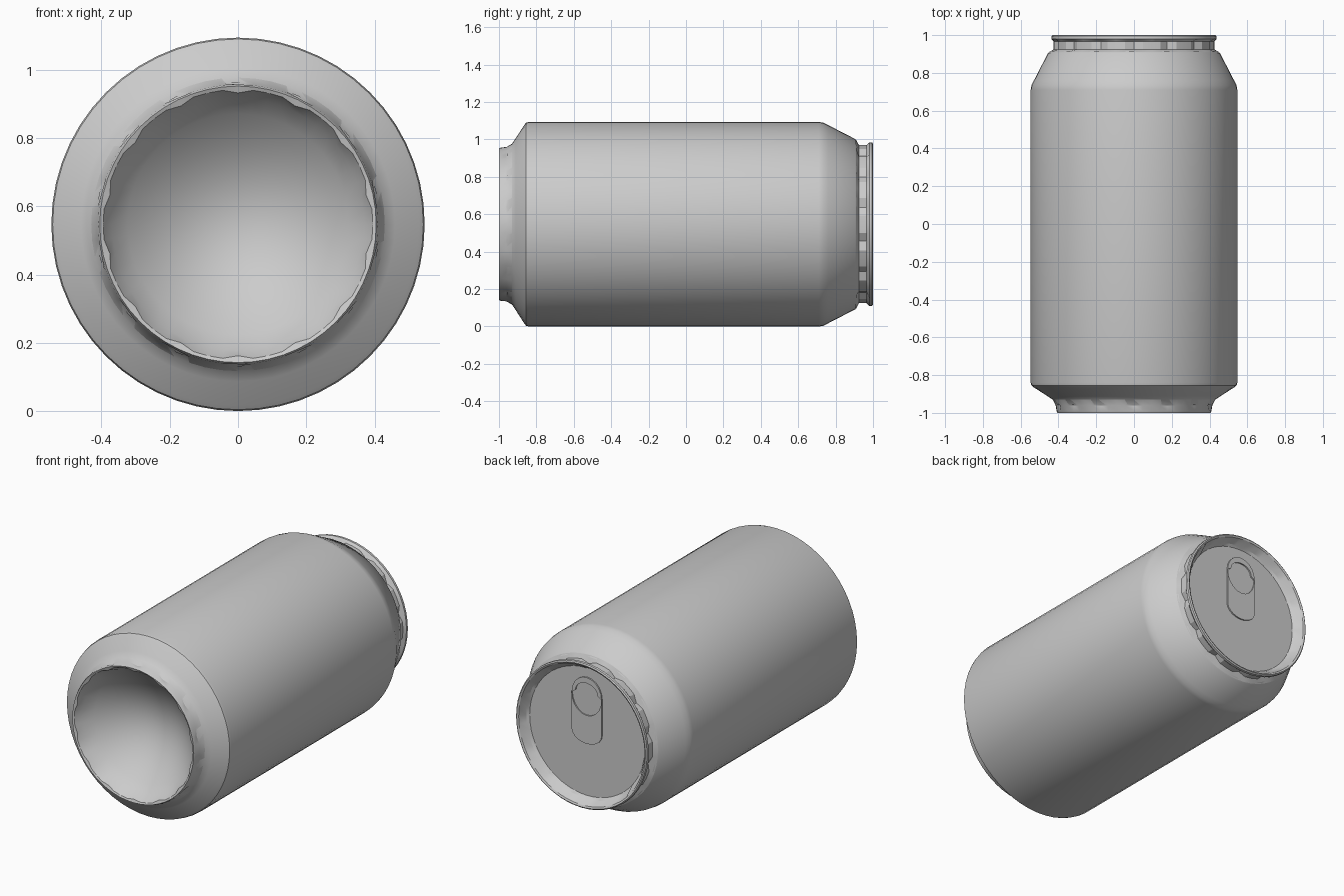
import bpy, bmesh, math
from mathutils import Vector

cube = bpy.data.objects.get("Cube")
if cube:
    bpy.data.objects.remove(cube, do_unlink=True)

SEGMENTS = 56
RADIUS = 0.547   # body radius, also the height of the axis


def make_material(name, grey):
    mat = bpy.data.materials.new(name)
    mat.use_nodes = True
    colour = (grey, grey, grey, 1)
    mat.diffuse_color = colour
    mat.node_tree.nodes["Principled BSDF"].inputs["Base Color"].default_value = colour
    return mat


metal = make_material("brushed aluminium", 0.6)


def finish(name, bm, angle=30):
    bmesh.ops.recalc_face_normals(bm, faces=bm.faces)
    mesh = bpy.data.meshes.new(name)
    bm.to_mesh(mesh)
    bm.free()
    obj = bpy.data.objects.new(name, mesh)
    bpy.context.collection.objects.link(obj)
    mesh.materials.append(metal)
    bpy.ops.object.select_all(action="DESELECT")
    obj.select_set(True)
    bpy.context.view_layer.objects.active = obj
    bpy.ops.object.shade_smooth_by_angle(angle=math.radians(angle))
    return obj


def revolve(name, profile, angle=30):
    """Spin (radius, y, ripple) rows about the can's axis; ripple dents the ring."""
    bm = bmesh.new()
    rings = []
    for radius, y, ripple in profile:
        if radius == 0:
            rings.append([bm.verts.new((0, y, RADIUS))] * SEGMENTS)
            continue
        ring = []
        for i in range(SEGMENTS):
            a = math.tau * i / SEGMENTS
            r = radius - (ripple if i % 4 == 0 else 0)
            ring.append(bm.verts.new((r * math.sin(a), y, RADIUS + r * math.cos(a))))
        rings.append(ring)
    for low, high in zip(rings, rings[1:]):
        for i in range(SEGMENTS):
            j = (i + 1) % SEGMENTS
            corners = dict.fromkeys((low[i], low[j], high[j], high[i]))
            bm.faces.new(list(corners))
    return finish(name, bm, angle)


# Body wall with the tapered shoulders
revolve("can_body", [
    (0.415, -0.955, 0), (0.43, -0.93, 0), (0.46, -0.91, 0), (0.53, -0.865, 0),
    (0.543, -0.855, 0), (RADIUS, -0.84, 0), (RADIUS, 0.71, 0), (0.543, 0.735, 0),
    (0.53, 0.76, 0), (0.455, 0.905, 0), (0.44, 0.915, 0)])

# Standing foot and hollow dome at the front end
DOME_DEPTH = 0.2
dome = []
for k in range(9):
    t = 1 - k / 8
    dome.append((0.37 * t, -0.95 + DOME_DEPTH * (1 - t * t), 0))
revolve("base_dome", [
    (0.43, -0.93, 0), (0.415, -0.96, 0.01), (0.41, -0.99, 0),
    (0.405, -1.0, 0), (0.395, -0.995, 0.01)] + dome)

# Crimped rim and recessed lid at the back end
revolve("rim_and_lid", [
    (0.45, 0.91, 0), (0.425, 0.925, 0.02), (0.425, 0.965, 0.02), (0.438, 0.98, 0),
    (0.437, 0.995, 0), (0.43, 1.0, 0), (0.42, 0.995, 0), (0.40, 0.95, 0.012),
    (0.385, 0.94, 0), (0, 0.94, 0)], angle=25)


def plate(name, outline, y, thickness):
    """Extrude an (x, height above the axis) outline along the axis."""
    bm = bmesh.new()
    face = bm.faces.new([bm.verts.new((x, y, RADIUS + h)) for x, h in outline])
    out = bmesh.ops.extrude_face_region(bm, geom=[face])
    verts = [v for v in out["geom"] if isinstance(v, bmesh.types.BMVert)]
    bmesh.ops.translate(bm, verts=verts, vec=Vector((0, thickness, 0)))
    return finish(name, bm)


def arc(radius_x, radius_h, height, start, end, steps=10):
    angles = [math.radians(start + (end - start) * k / steps) for k in range(steps + 1)]
    return [(radius_x * math.cos(a), height + radius_h * math.sin(a)) for a in angles]


# Pull tab: cupped tongue, with a finger ring above it
plate("tab_tongue", arc(0.1, 0.07, 0.0, 180, 360) + arc(0.1, 0.12, 0.22, 0, -180), 0.939, 0.009)
plate("tab_ring", arc(0.1, 0.11, 0.22, 0, 180) + arc(0.075, 0.06, 0.235, 180, 0), 0.939, 0.009)
